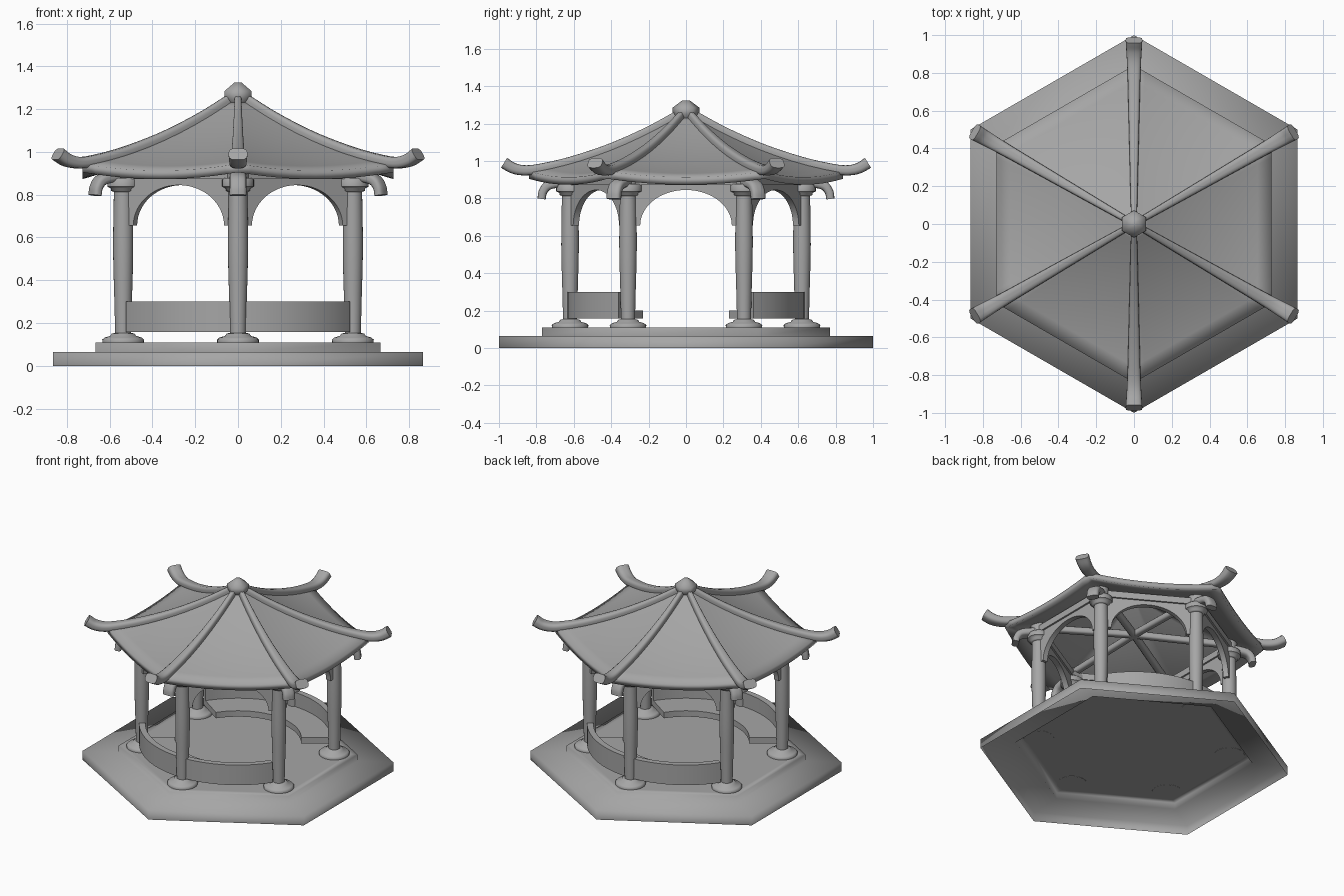
import bpy, bmesh
from math import sin, cos, pi, radians
from mathutils import Vector

cube = bpy.data.objects.get("Cube")
if cube:
    bpy.data.objects.remove(cube, do_unlink=True)

# One stone-grey colour for everything
GREY = (0.38, 0.38, 0.38, 1)
stone = bpy.data.materials.new("stone_grey")
stone.use_nodes = True
stone.diffuse_color = GREY
bsdf = stone.node_tree.nodes["Principled BSDF"]
bsdf.inputs["Base Color"].default_value = GREY
bsdf.inputs["Roughness"].default_value = 0.8

COLUMN_R = 0.62                      # centre to column
EAVE_R = 0.84                        # centre to roof corner
APOTHEM = COLUMN_R * cos(pi / 6)     # centre to middle of a side


def finish(name, bm, sharp=35):
    """Turn a bmesh into a shaded object; edges above the angle stay sharp."""
    bmesh.ops.remove_doubles(bm, verts=bm.verts, dist=1e-5)
    bmesh.ops.recalc_face_normals(bm, faces=bm.faces)
    mesh = bpy.data.meshes.new(name)
    bm.to_mesh(mesh)
    bm.free()
    mesh.materials.append(stone)
    mesh.shade_smooth()
    mesh.set_sharp_from_angle(angle=radians(sharp))
    obj = bpy.data.objects.new(name, mesh)
    bpy.context.scene.collection.objects.link(obj)
    return obj


def around(obj, count=6):
    """Repeat an object evenly about the vertical axis."""
    for k in range(1, count):
        twin = obj.copy()
        twin.rotation_euler.z = k * 2 * pi / count
        bpy.context.scene.collection.objects.link(twin)


def bridge(bm, rings, open_start=False):
    """Skin a row of closed rings and cap the ends."""
    for a, b in zip(rings, rings[1:]):
        for i in range(len(a)):
            j = (i + 1) % len(a)
            bm.faces.new((a[i], a[j], b[j], b[i]))
    if not open_start:
        bm.faces.new(rings[0])
    bm.faces.new(rings[-1])


def lathe(name, profile, sides, centre_y=0, sharp=35, open_start=False):
    """Spin an (r, z) profile about a vertical axis."""
    bm = bmesh.new()
    angles = [pi / 2 + 2 * pi * i / sides for i in range(sides)]
    bridge(bm, [[bm.verts.new((r * cos(a), centre_y + r * sin(a), z)) for a in angles]
                for r, z in profile], open_start)
    return finish(name, bm, sharp)


def smooth_path(points, steps=6):
    """Catmull-Rom curve through points of any dimension."""
    p = [Vector(q) for q in points]
    p = [2 * p[0] - p[1]] + p + [2 * p[-1] - p[-2]]
    out = []
    for a, b, c, d in zip(p, p[1:], p[2:], p[3:]):
        for i in range(steps):
            t = i / steps
            out.append(0.5 * (2 * b + (c - a) * t + (2 * a - 5 * b + 4 * c - d) * t ** 2
                              + (3 * b - a - 3 * c + d) * t ** 3))
    return out + [p[-2]]


def sweep(name, points, sides=16):
    """Sweep a rounded box along (r, z, half width, half height) points."""
    path = smooth_path(points)
    bm = bmesh.new()
    rings = []
    for i, (r, z, w, h) in enumerate(path):
        step = path[min(i + 1, len(path) - 1)] - path[max(i - 1, 0)]
        tangent = Vector((0, step[0], step[1])).normalized()
        normal = Vector((0, -tangent.z, tangent.y))
        ring = []
        for k in range(sides):
            a = 2 * pi * (k + 0.5) / sides
            c, s = cos(a), sin(a)
            grow = (c ** 4 + s ** 4) ** -0.25
            ring.append(bm.verts.new(Vector((c * w * grow, r, z)) + normal * (s * h * grow)))
        rings.append(ring)
    bridge(bm, rings)
    return finish(name, bm, 60)


def thicken(bm, offset):
    """Extrude an open sheet into a solid along the offset."""
    made = bmesh.ops.extrude_face_region(bm, geom=bm.faces[:])["geom"]
    bmesh.ops.translate(bm, vec=offset,
                        verts=[g for g in made if isinstance(g, bmesh.types.BMVert)])


def hip_height(r):
    v = r / EAVE_R
    return 1.265 - 0.51 * v + 0.19 * v * v


# Stepped hexagonal platform: a softly shaded shell, hollow underneath
lathe("platform", [(1, 0), (1, 0.065), (0.77, 0.065), (0.77, 0.11), (0.72, 0.11)], 6,
      sharp=180, open_start=True)

# Columns with foot and capital
shaft = smooth_path([(0.037, 0.14), (0.041, 0.3), (0.047, 0.55), (0.043, 0.84)])
around(lathe("column", shaft, 24, COLUMN_R))
around(lathe("column_foot", [(0.097, 0.109), (0.098, 0.122), (0.087, 0.132),
                             (0.06, 0.14), (0.054, 0.15), (0.04, 0.154)], 32, COLUMN_R, 60))
around(lathe("column_capital", [(0.042, 0.812), (0.056, 0.818), (0.058, 0.83), (0.074, 0.838),
                                (0.074, 0.87), (0.066, 0.877), (0.05, 0.878), (0.05, 0.94)],
             24, COLUMN_R, 60))

# Curved brackets reaching out from the column heads
around(sweep("eave_bracket", [(0.56, 0.885, 0.039, 0.026), (0.66, 0.886, 0.039, 0.026),
                              (0.735, 0.87, 0.039, 0.025), (0.765, 0.835, 0.039, 0.023),
                              (0.772, 0.797, 0.039, 0.022)]))

# Arched panels between the columns
bm = bmesh.new()
SPRING, RISE, HALF, TOP = 0.655, 0.19, 0.245, 0.9
arch = [(-0.29, SPRING)]
arch += [(-HALF * cos(pi * i / 28), SPRING + RISE * sin(pi * i / 28)) for i in range(29)]
arch += [(0.29, SPRING)]
low = [bm.verts.new((APOTHEM - 0.018, s, z)) for s, z in arch]
high = [bm.verts.new((APOTHEM - 0.018, s, TOP)) for s, z in arch]
for i in range(len(arch) - 1):
    bm.faces.new((low[i], low[i + 1], high[i + 1], high[i]))
thicken(bm, (0.036, 0, 0))
around(finish("arch_panel", bm))

# Tie beams above the arches
bm = bmesh.new()
bmesh.ops.create_cube(bm, size=1)
bmesh.ops.scale(bm, vec=(0.06, COLUMN_R, 0.045), verts=bm.verts)
bmesh.ops.translate(bm, vec=(APOTHEM, 0, 0.895), verts=bm.verts)
around(finish("tie_beam", bm))

# Ceiling beams meeting in the middle
around(sweep("ceiling_beam", [(0, 0.94, 0.022, 0.022), (COLUMN_R, 0.925, 0.022, 0.022)]))

# Sagging roof: six curved triangles given a vertical eave
bm = bmesh.new()
ROWS, COLS = 10, 12
for k in range(6):
    a0 = pi / 6 + k * pi / 3
    left = Vector((cos(a0), sin(a0), 0))
    right = Vector((cos(a0 + pi / 3), sin(a0 + pi / 3), 0))
    grid = []
    for i in range(ROWS + 1):
        r = EAVE_R * max(i / ROWS, 0.02)
        row = []
        for j in range(COLS + 1):
            u = j / COLS
            p = left.lerp(right, u) * r
            p.z = hip_height(r) - 0.032 * (r / EAVE_R) ** 2 * 4 * u * (1 - u)
            row.append(bm.verts.new(p))
        grid.append(row)
    for a, b in zip(grid, grid[1:]):
        for j in range(COLS):
            bm.faces.new((a[j], b[j], b[j + 1], a[j + 1]))
bmesh.ops.remove_doubles(bm, verts=bm.verts, dist=1e-5)
thicken(bm, (0, 0, -0.04))
finish("roof", bm, 180)

# Hip ridges, flaring into upturned tips
ridge = [(r, hip_height(r) + 0.004, 0.015 + 0.024 * r, 0.026) for r in (0.03, 0.2, 0.4, 0.6, 0.75)]
ridge += [(0.85, 0.95, 0.037, 0.027), (0.92, 0.96, 0.041, 0.029), (0.973, 0.99, 0.044, 0.031)]
around(sweep("hip_ridge", ridge))

# Finial cap
lathe("finial", [(0.05, 1.2), (0.06, 1.235), (0.072, 1.25), (0.072, 1.285), (0.02, 1.324)],
      6, sharp=70)

# Two curved benches with backrests, front and back
section = [(0.405, 0.158), (0.635, 0.158), (0.635, 0.3), (0.595, 0.3), (0.595, 0.2), (0.405, 0.2)]
bm = bmesh.new()
arc = [radians(34.5 + 111 * i / 32) for i in range(33)]
bridge(bm, [[bm.verts.new((r * cos(a), r * sin(a), z)) for r, z in section] for a in arc])
around(finish("bench", bm), 2)
